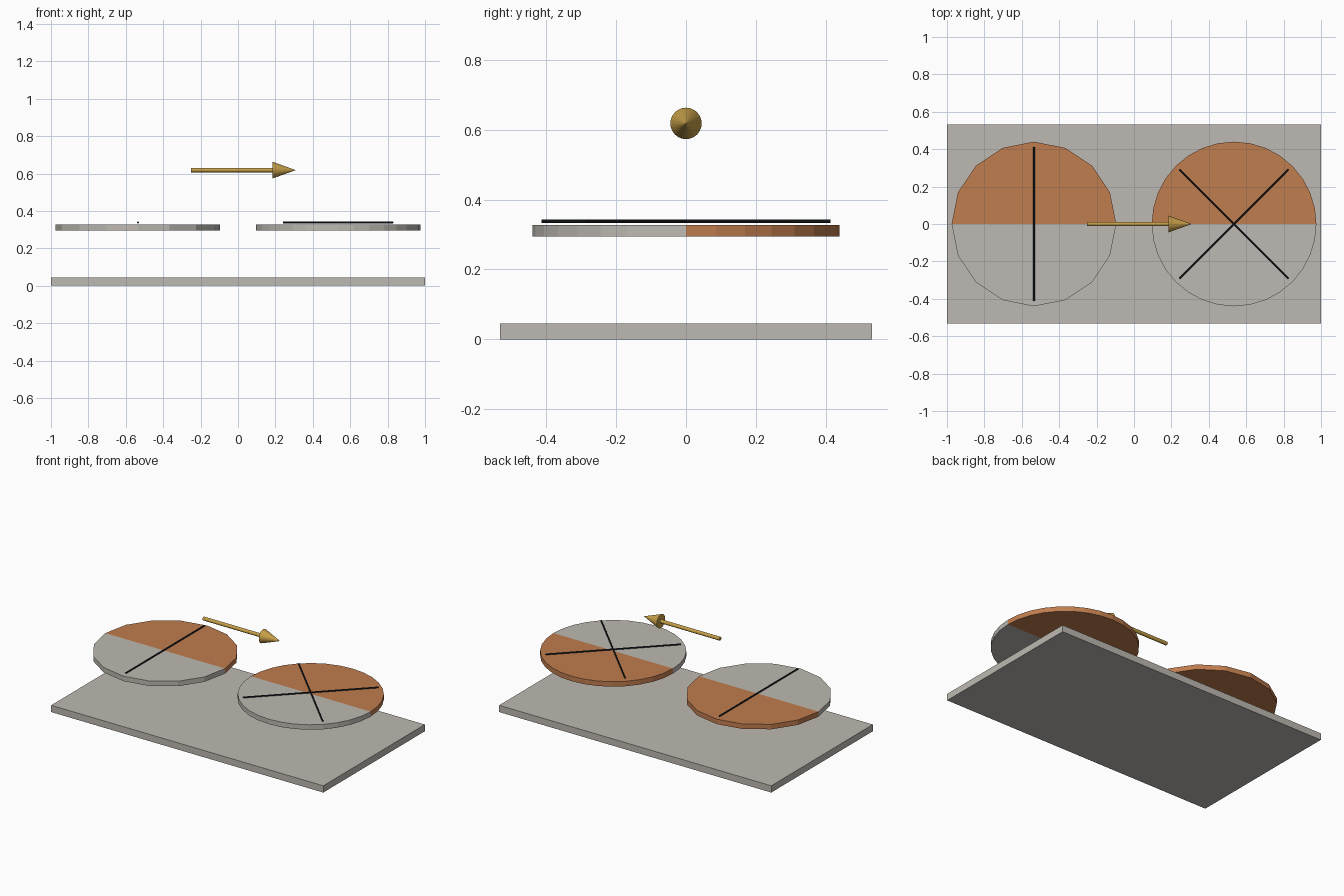
import bpy, bmesh
from math import pi, radians
from mathutils import Matrix

if "Cube" in bpy.data.objects:
    bpy.data.objects.remove(bpy.data.objects["Cube"], do_unlink=True)


def material(name, rgb):
    mat = bpy.data.materials.new(name)
    mat.use_nodes = True
    color = (*rgb, 1)
    mat.diffuse_color = color
    mat.node_tree.nodes["Principled BSDF"].inputs["Base Color"].default_value = color
    return mat


stone = material("warm grey", (0.515, 0.485, 0.445))
copper = material("copper orange", (0.53, 0.205, 0.077))
gold = material("gold", (0.57, 0.35, 0.065))
ink = material("near black", (0.012, 0.016, 0.021))


def finish(name, bm, location, *mats):
    mesh = bpy.data.meshes.new(name)
    bm.to_mesh(mesh)
    bm.free()
    for mat in mats:
        mesh.materials.append(mat)
    obj = bpy.data.objects.new(name, mesh)
    obj.location = location
    bpy.context.collection.objects.link(obj)
    return obj


def cone(r1, r2, depth, sides, turn=Matrix()):
    bm = bmesh.new()
    bmesh.ops.create_cone(bm, cap_ends=True, segments=sides, radius1=r1,
                          radius2=r2, depth=depth, matrix=turn)
    return bm


def disc(name, x, sides):
    # Split along the middle, with the back half in copper
    bm = cone(0.44, 0.44, 0.033, sides)
    bmesh.ops.bisect_plane(bm, geom=bm.verts[:] + bm.edges[:] + bm.faces[:],
                           dist=0.0001, plane_co=(0, 0, 0), plane_no=(0, 1, 0))
    for face in bm.faces:
        face.material_index = int(face.calc_center_median().y > 0)
    finish(name, bm, (x, 0, 0.311), stone, copper)


def rod(name, x, angle):
    # Thin straight rod lying just above a disc
    turn = Matrix.Rotation(radians(angle), 4, "Z") @ Matrix.Rotation(pi / 2, 4, "X")
    finish(name, cone(0.005, 0.005, 0.826, 8, turn), (x, 0, 0.338), ink)


# Base slab
slab = bmesh.new()
bmesh.ops.create_cube(slab, size=1, matrix=Matrix.Diagonal((2, 1.066, 0.045, 1)))
finish("base_slab", slab, (0, 0, 0.0225), stone)

# Floating discs and their marker rods
offset = 0.535
disc("coarse_disc", -offset, 16)
disc("fine_disc", offset, 32)
rod("single_rod", -offset, 0)
rod("cross_rod_a", offset, 45)
rod("cross_rod_b", offset, -45)

# Arrow pointing along +x
along_x = Matrix.Rotation(pi / 2, 4, "Y")
finish("arrow_shaft", cone(0.012, 0.012, 0.437, 16, along_x), (-0.0335, 0, 0.618), gold)
finish("arrow_head", cone(0.045, 0, 0.125, 24, along_x), (0.2465, 0, 0.618), gold)
